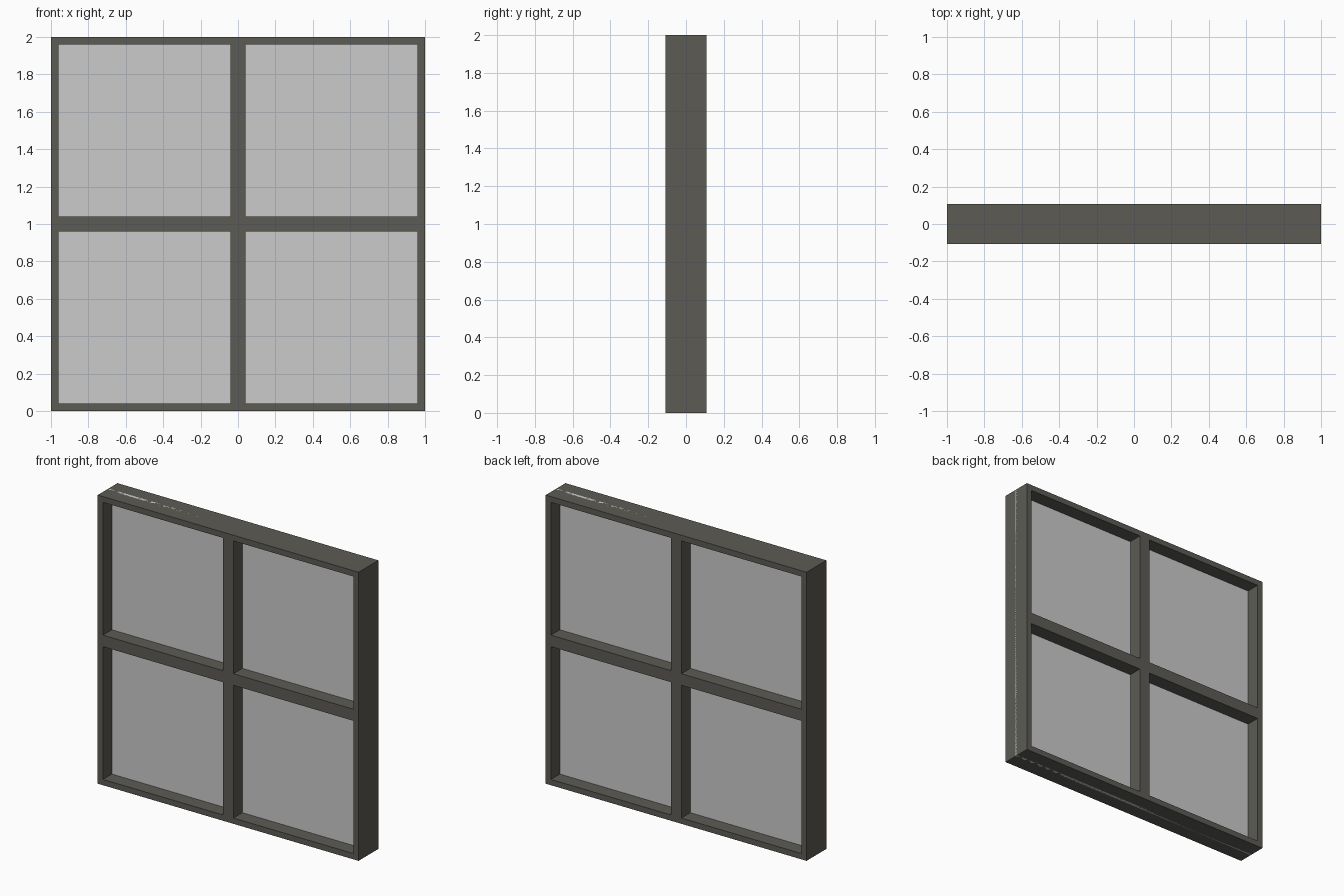
import bpy, bmesh

if "Cube" in bpy.data.objects:
    bpy.data.objects.remove(bpy.data.objects["Cube"])

HALF_DEPTH = 0.108
BAR = 0.04          # border width, and half the centre bar width


def material(name, rgb):
    m = bpy.data.materials.new(name)
    m.diffuse_color = (*rgb, 1)
    m.use_nodes = True
    m.node_tree.nodes["Principled BSDF"].inputs["Base Color"].default_value = m.diffuse_color
    return m


def mesh_object(name, bm, mat=None):
    me = bpy.data.meshes.new(name)
    bm.to_mesh(me)
    bm.free()
    ob = bpy.data.objects.new(name, me)
    bpy.context.collection.objects.link(ob)
    if mat:
        me.materials.append(mat)
    return ob


# Window frame: a 2 x 2 sheet, each cell inset and opened, then extruded in depth
bm = bmesh.new()
v = {(i, j): bm.verts.new((i - 1, -HALF_DEPTH, j)) for i in range(3) for j in range(3)}
cells = [bm.faces.new((v[i, j], v[i + 1, j], v[i + 1, j + 1], v[i, j + 1]))
         for i in range(2) for j in range(2)]
bm.normal_update()
bmesh.ops.inset_individual(bm, faces=cells, thickness=BAR, use_even_offset=True)
bmesh.ops.delete(bm, geom=cells, context='FACES')
ext = bmesh.ops.extrude_face_region(bm, geom=bm.faces[:], use_keep_orig=True)
moved = [g for g in ext['geom'] if isinstance(g, bmesh.types.BMVert)]
bmesh.ops.translate(bm, verts=moved, vec=(0, 2 * HALF_DEPTH, 0))
bmesh.ops.recalc_face_normals(bm, faces=bm.faces[:])
mesh_object("window_frame", bm, material("dark_frame", (0.107, 0.105, 0.09)))

# Glass pane: one thin sheet through the middle of the frame
bm = bmesh.new()
bmesh.ops.create_cube(bm, size=1)
pane = mesh_object("glass_pane", bm)
pane.scale = (2, 0.02, 2)
pane.location = (0, 0, 1)
